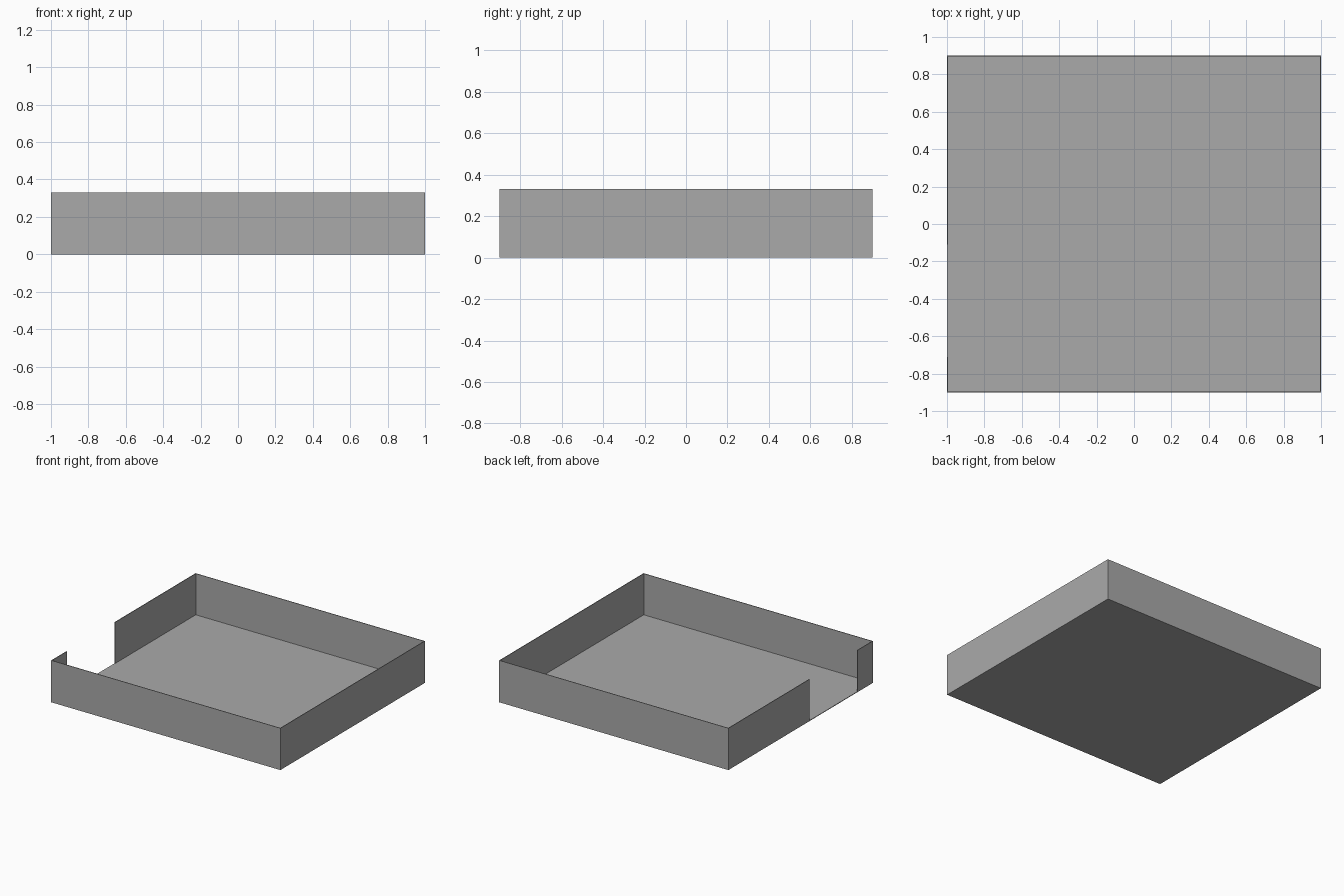
import bpy

# Remove the default cube
if "Cube" in bpy.data.objects:
    bpy.data.objects.remove(bpy.data.objects["Cube"], do_unlink=True)

HALF_X, HALF_Y, TOP = 1.0, 0.9, 0.33
THICK = 0.005
GAP_FRONT, GAP_BACK = -0.71, -0.11

# Single plain grey
grey = bpy.data.materials.new("plain_grey")
grey.use_nodes = True
colour = (0.4, 0.4, 0.4, 1.0)
grey.diffuse_color = colour
shader = next(n for n in grey.node_tree.nodes if n.type == "BSDF_PRINCIPLED")
shader.inputs["Base Color"].default_value = colour


def slab(name, low, high):
    """Box spanning two opposite corners."""
    centre = [(a + b) / 2 for a, b in zip(low, high)]
    bpy.ops.mesh.primitive_cube_add(size=1, location=centre)
    obj = bpy.context.object
    obj.name = name
    obj.scale = [b - a for a, b in zip(low, high)]
    bpy.ops.object.transform_apply(location=False, rotation=False, scale=True)
    obj.data.materials.append(grey)


# Floor
slab("floor", (-HALF_X, -HALF_Y, 0), (HALF_X, HALF_Y, THICK))

# Full front and back walls
inner_y = HALF_Y - THICK
slab("front_wall", (-HALF_X, -HALF_Y, THICK), (HALF_X, -inner_y, TOP))
slab("back_wall", (-HALF_X, inner_y, THICK), (HALF_X, HALF_Y, TOP))

# Full left wall
inner_x = HALF_X - THICK
slab("left_wall", (inner_x, -inner_y, THICK), (HALF_X, inner_y, TOP))

# Right wall in two pieces, leaving a doorway
slab("right_wall_front", (-HALF_X, -inner_y, THICK), (-inner_x, GAP_FRONT, TOP))
slab("right_wall_back", (-HALF_X, GAP_BACK, THICK), (-inner_x, inner_y, TOP))
